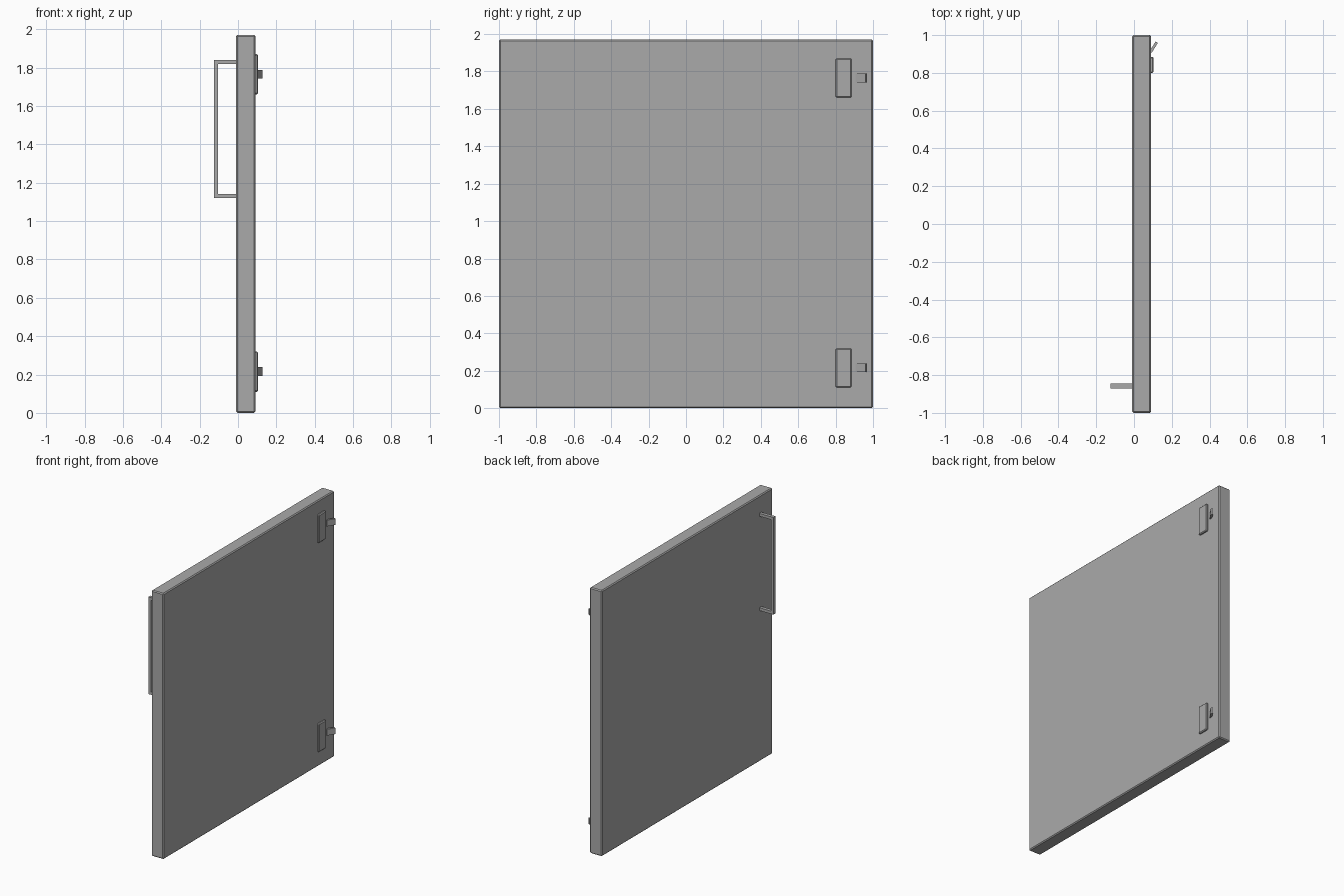
import bpy
from mathutils import Vector

cube = bpy.data.objects.get("Cube")
if cube:
    bpy.data.objects.remove(cube, do_unlink=True)

grey = bpy.data.materials.new("plain_grey")
grey.use_nodes = True
colour = (0.4, 0.4, 0.4, 1)
grey.diffuse_color = colour
grey.node_tree.nodes["Principled BSDF"].inputs["Base Color"].default_value = colour


def box(name, low, high, bevel=0.0, turn=0.0):
    """Box between two corners, optionally bevelled and turned about z."""
    low, high = Vector(low), Vector(high)
    bpy.ops.mesh.primitive_cube_add(size=1, location=(low + high) / 2)
    ob = bpy.context.object
    ob.name = name
    ob.scale = high - low
    bpy.ops.object.transform_apply(location=False, rotation=False, scale=True)
    ob.rotation_euler.z = turn
    ob.data.materials.append(grey)
    if bevel:
        mod = ob.modifiers.new("edge", "BEVEL")
        mod.width = bevel
        mod.segments = 1
    return ob


# Door slab
box("door_panel", (-0.01, -1, 0), (0.09, 1, 1.97), 0.007)

# Pull handle: grip bar on two posts
Y0, Y1 = -0.87, -0.845
box("handle_grip", (-0.125, Y0, 1.12), (-0.104, Y1, 1.84))
for name, z in (("lower", 1.12), ("upper", 1.819)):
    box("handle_post_" + name, (-0.106, Y0, z), (0, Y1, z + 0.021))

# Hinges: mounting plate and angled arm
for name, z in (("lower", 0.215), ("upper", 1.765)):
    box("hinge_plate_" + name, (0.08, 0.8, z - 0.105), (0.104, 0.885, z + 0.105), 0.006)
    box("hinge_arm_" + name, (0.097, 0.905, z - 0.023), (0.111, 0.967, z + 0.023), 0, -0.56)
